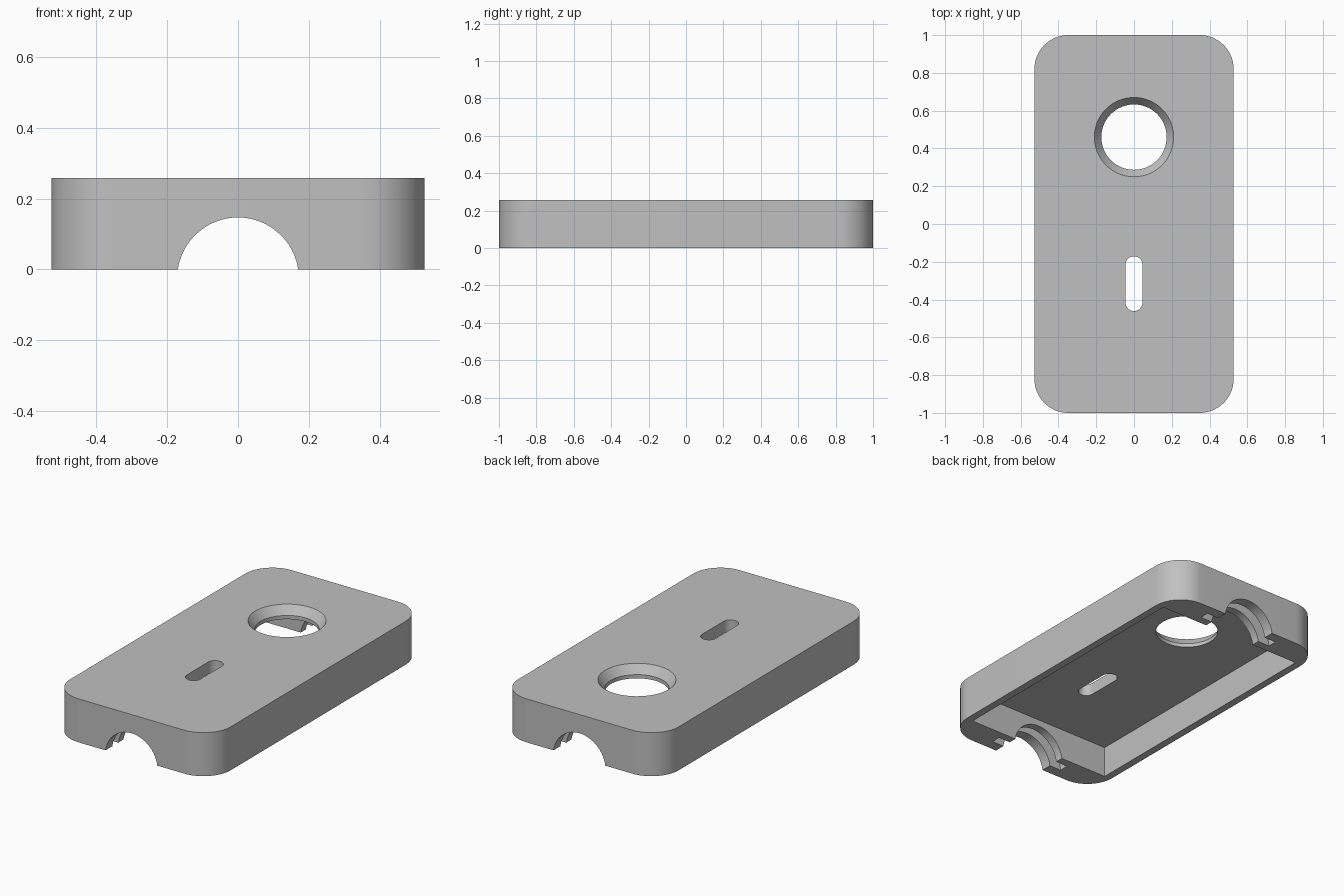
import bpy, bmesh, math
from mathutils import Matrix

cube = bpy.data.objects.get("Cube")
if cube:
    bpy.data.objects.remove(cube, do_unlink=True)

LENGTH, WIDTH, HEIGHT = 2.0, 1.055, 0.258
CORNER = 0.18
CEILING = 0.186      # height of the cavity roof
WALL_Y = 0.831       # inner face of the end walls

grey = bpy.data.materials.new("plain_grey")
grey.use_nodes = True
colour = (0.53, 0.53, 0.53, 1)
grey.diffuse_color = colour
grey.node_tree.nodes["Principled BSDF"].inputs["Base Color"].default_value = colour


def make_object(name, bm):
    bmesh.ops.recalc_face_normals(bm, faces=bm.faces)
    mesh = bpy.data.meshes.new(name)
    bm.to_mesh(mesh)
    bm.free()
    mesh.materials.append(grey)
    obj = bpy.data.objects.new(name, mesh)
    bpy.context.collection.objects.link(obj)
    return obj


def block(name, size, low, high, y=0, radius=0, segments=16):
    """Box between two heights, with optional rounded upright edges."""
    bm = bmesh.new()
    bmesh.ops.create_cube(bm, size=1)
    bmesh.ops.scale(bm, vec=(size[0], size[1], high - low), verts=bm.verts)
    bmesh.ops.translate(bm, vec=(0, y, (low + high) / 2), verts=bm.verts)
    if radius:
        upright = [e for e in bm.edges
                   if abs(e.verts[0].co.z - e.verts[1].co.z) > 0.01]
        bmesh.ops.bevel(bm, geom=upright, offset=radius, segments=segments,
                        profile=0.5, affect='EDGES')
        bmesh.ops.remove_doubles(bm, verts=bm.verts, dist=1e-5)
    return make_object(name, bm)


def turned(name, rings, matrix, segments=64):
    """Capped solid of revolution from (radius, height) rings."""
    bm = bmesh.new()
    loops = []
    for radius, z in rings:
        loops.append([bm.verts.new((radius * math.cos(a), radius * math.sin(a), z))
                      for a in (math.tau * i / segments for i in range(segments))])
    for a, b in zip(loops, loops[1:]):
        for i in range(segments):
            j = (i + 1) % segments
            bm.faces.new((a[i], a[j], b[j], b[i]))
    bm.faces.new(loops[0])
    bm.faces.new(loops[-1])
    bm.transform(matrix)
    return make_object(name, bm)


def cut(target, cutter):
    cutter.hide_render = True
    mod = target.modifiers.new("cut", 'BOOLEAN')
    mod.operation = 'DIFFERENCE'
    mod.solver = 'EXACT'
    mod.object = cutter
    bpy.context.view_layer.objects.active = target
    bpy.ops.object.modifier_apply(modifier=mod.name)
    bpy.data.objects.remove(cutter, do_unlink=True)


# Outer cover
cover = block("cover_shell", (WIDTH, LENGTH), 0, HEIGHT, radius=CORNER)

# Open cavity underneath
cut(cover, block("cavity_cutter", (0.965, 2 * WALL_Y), -0.1, CEILING))

# Round cable openings in both end walls, each with a wider inner groove
for side in (-1, 1):
    def end_cylinder(name, radius, near, far):
        place = Matrix.Translation((0, 0, -0.025)) @ Matrix.Rotation(-side * math.pi / 2, 4, 'X')
        return turned(name, [(radius, near), (radius, far)], place)
    cut(cover, end_cylinder("opening_cutter", 0.172, 0.7, 1.1))
    cut(cover, end_cylinder("groove_cutter", 0.25, 0.88, 0.936))

# Countersunk round hole
cut(cover, turned("hole_cutter",
                  [(0.173, 0.1), (0.173, 0.208), (0.21, HEIGHT), (0.24, 0.2985)],
                  Matrix.Translation((0, 0.46, 0))))

# Rounded slot
cut(cover, block("slot_cutter", (0.09, 0.29), 0.1, 0.35, y=-0.316, radius=0.0449))

# Smooth curves, sharp edges
bpy.ops.object.select_all(action='DESELECT')
cover.select_set(True)
bpy.context.view_layer.objects.active = cover
bpy.ops.object.shade_smooth_by_angle(angle=math.radians(25))
